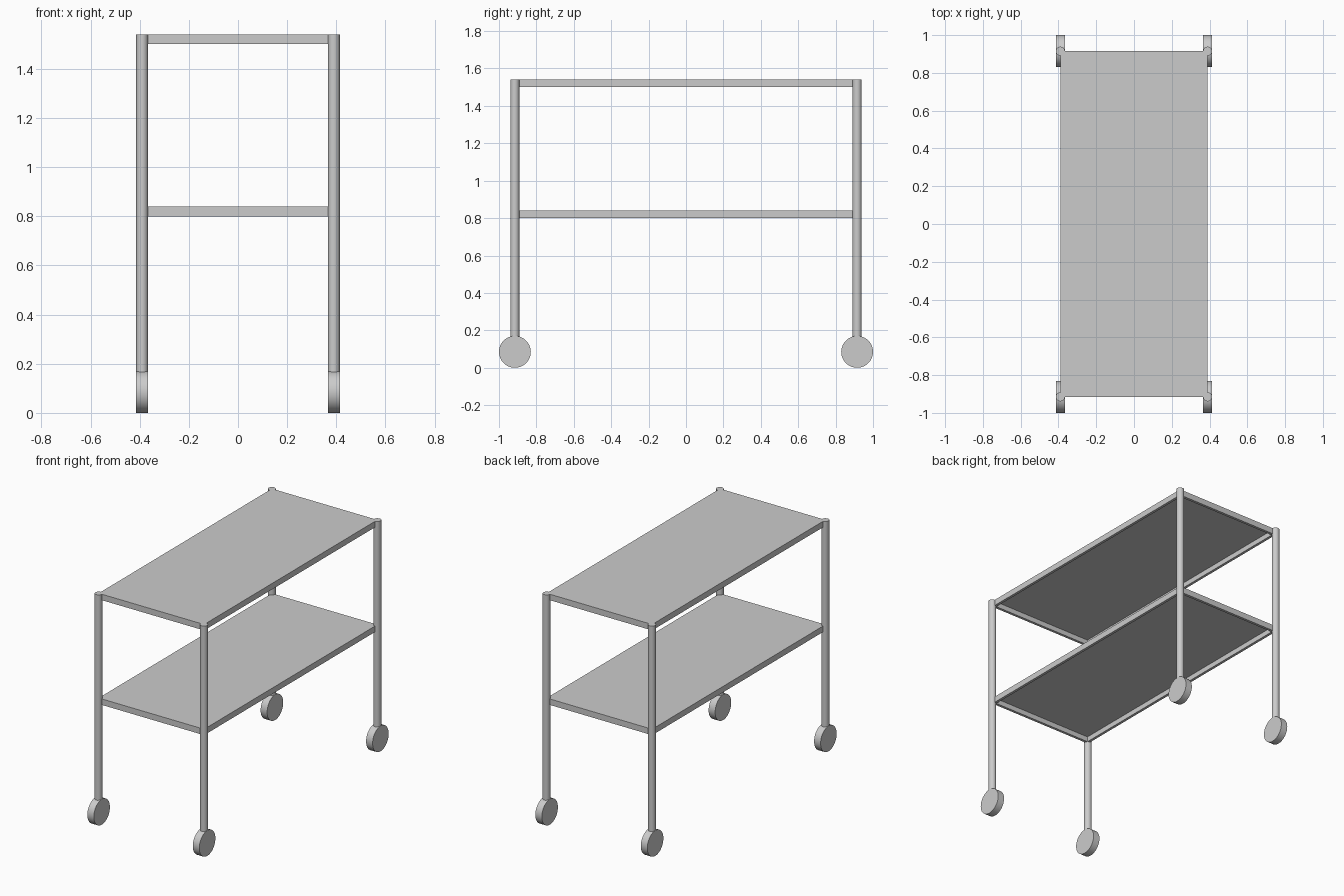
import bpy
import bmesh
from math import pi
from mathutils import Matrix

cube = bpy.data.objects.get("Cube")
if cube:
    bpy.data.objects.remove(cube, do_unlink=True)

HALF_X, HALF_Y = 0.39, 0.915      # leg centres and shelf edges
TOP_Z, LOWER_Z = 1.54, 0.84       # upper surfaces of the shelves
RAIL_H, RAIL_W, SHEET = 0.04, 0.025, 0.006
LEG_R, WHEEL_R = 0.024, 0.085

grey = bpy.data.materials.new("light grey metal")
grey.use_nodes = True
colour = (0.6, 0.6, 0.6, 1)
grey.diffuse_color = colour
grey.node_tree.nodes["Principled BSDF"].inputs["Base Color"].default_value = colour


def finish(name, bm, smooth=False):
    mesh = bpy.data.meshes.new(name)
    bm.to_mesh(mesh)
    bm.free()
    mesh.materials.append(grey)
    obj = bpy.data.objects.new(name, mesh)
    bpy.context.collection.objects.link(obj)
    if smooth:
        bpy.ops.object.select_all(action="DESELECT")
        obj.select_set(True)
        bpy.context.view_layer.objects.active = obj
        bpy.ops.object.shade_smooth_by_angle(angle=pi / 5)
    return obj


def cylinder(name, radius, depth, centre, sides, sideways=False):
    bm = bmesh.new()
    turn = Matrix.Rotation(pi / 2, 4, "Y") if sideways else Matrix()
    bmesh.ops.create_cone(bm, cap_ends=True, segments=sides, radius1=radius,
                          radius2=radius, depth=depth,
                          matrix=Matrix.Translation(centre) @ turn)
    return finish(name, bm, smooth=True)


def shelf(name, top):
    # Thin tray: the underside is inset and pushed up, leaving a rim
    bm = bmesh.new()
    bmesh.ops.create_cube(bm, size=1, matrix=Matrix.Translation((0, 0, top - RAIL_H / 2))
                          @ Matrix.Diagonal((2 * HALF_X, 2 * HALF_Y, RAIL_H, 1)))
    bm.normal_update()
    under = [f for f in bm.faces if f.normal.z < -0.9]
    bmesh.ops.inset_region(bm, faces=under, thickness=RAIL_W)
    panel = bmesh.ops.extrude_face_region(bm, geom=under)["geom"]
    bmesh.ops.delete(bm, geom=under, context="FACES_ONLY")
    verts = [v for v in panel if isinstance(v, bmesh.types.BMVert)]
    bmesh.ops.translate(bm, verts=verts, vec=(0, 0, RAIL_H - SHEET))
    bmesh.ops.recalc_face_normals(bm, faces=bm.faces)
    return finish(name, bm)


# Shelves
shelf("top_shelf", TOP_Z)
shelf("lower_shelf", LOWER_Z)

# Legs and wheels at the four corners
for end, sy in (("front", -1), ("back", 1)):
    for side, sx in (("left", 1), ("right", -1)):
        x, y = sx * HALF_X, sy * HALF_Y
        cylinder(f"{end}_{side}_leg", LEG_R, TOP_Z - WHEEL_R,
                 (x, y, (TOP_Z + WHEEL_R) / 2), 24)
        cylinder(f"{end}_{side}_wheel", WHEEL_R, 2 * LEG_R,
                 (x, y, WHEEL_R), 48, sideways=True)
